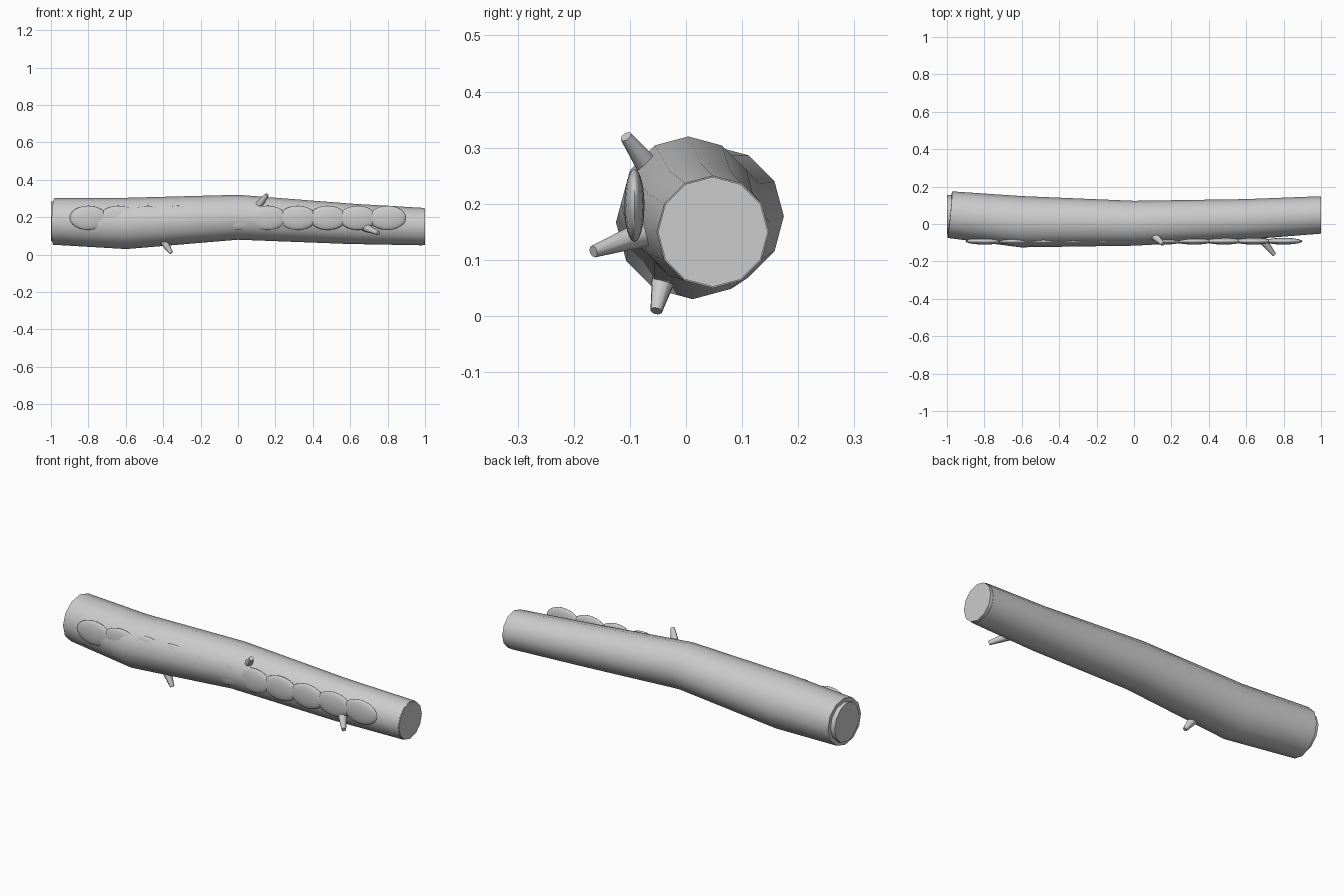
import bpy, bmesh, math
from mathutils import Vector, Matrix

if "Cube" in bpy.data.objects:
    bpy.data.objects.remove(bpy.data.objects["Cube"])

grey = bpy.data.materials.new("plain_grey")
grey.use_nodes = True
grey.diffuse_color = (0.6, 0.6, 0.6, 1)
grey.node_tree.nodes["Principled BSDF"].inputs["Base Color"].default_value = (0.6, 0.6, 0.6, 1)


def finish(name, bm, angle=40):
    bmesh.ops.recalc_face_normals(bm, faces=bm.faces)
    mesh = bpy.data.meshes.new(name)
    bm.to_mesh(mesh)
    bm.free()
    mesh.materials.append(grey)
    obj = bpy.data.objects.new(name, mesh)
    bpy.context.collection.objects.link(obj)
    bpy.ops.object.select_all(action='DESELECT')
    obj.select_set(True)
    bpy.context.view_layer.objects.active = obj
    bpy.ops.object.shade_smooth_by_angle(angle=math.radians(angle))
    return obj


def tapered(name, start, end, r1, r2, sides):
    """Tapered cylinder between two points."""
    start, end = Vector(start), Vector(end)
    axis = end - start
    turn = axis.to_track_quat('Z', 'Y').to_matrix().to_4x4()
    bm = bmesh.new()
    bmesh.ops.create_cone(bm, cap_ends=True, segments=sides, radius1=r1, radius2=r2,
                          depth=axis.length,
                          matrix=Matrix.Translation((start + end) / 2) @ turn)
    return finish(name, bm, 50)


# Bent log: rings square to the path, each with its own radius
SIDES = 12
path = [((-0.985, 0.05, 0.178), 0.125), ((-0.6, 0.012, 0.167), 0.137),
        ((0, 0.004, 0.2), 0.12), ((0.6, 0.025, 0.165), 0.108),
        ((0.99, 0.048, 0.15), 0.1)]
points = [Vector(p) for p, r in path]
bm = bmesh.new()
rings = []
for i, (p, r) in enumerate(path):
    along = (points[min(i + 1, len(points) - 1)] - points[max(i - 1, 0)]).normalized()
    side = Vector((0, 0, 1)).cross(along).normalized()
    up = along.cross(side)
    rings.append([bm.verts.new(points[i] + r * (side * math.cos(a) + up * math.sin(a)))
                  for a in (math.tau * k / SIDES for k in range(SIDES))])
for lower, upper in zip(rings, rings[1:]):
    for k in range(SIDES):
        n = (k + 1) % SIDES
        bm.faces.new((lower[k], lower[n], upper[n], upper[k]))
bm.faces.new(rings[0])
bm.faces.new(rings[-1])
finish("log", bm)

# Cut faces at both ends
tapered("right_cut_end", (-1, 0.05, 0.178), (-0.97, 0.05, 0.178), 0.105, 0.105, SIDES)
tapered("left_cut_end", (0.97, 0.048, 0.15), (1, 0.048, 0.15), 0.098, 0.098, SIDES)

# Broken twig stubs
twigs = {
    "upper_twig": ((0.1, -0.055, 0.25), (0.155, -0.107, 0.32)),
    "front_twig": ((0.68, -0.075, 0.147), (0.75, -0.165, 0.115)),
    "lower_twig": ((-0.4, -0.038, 0.075), (-0.357, -0.053, 0.009)),
}
for name, (start, end) in twigs.items():
    tapered(name, start, end, 0.024, 0.011, 8)

# Row of flattened moss patches along the front
for i in range(11):
    bm = bmesh.new()
    bmesh.ops.create_uvsphere(bm, u_segments=20, v_segments=12, radius=1,
                              matrix=Matrix.Translation((-0.8 + 0.16 * i, -0.092, 0.197))
                              @ Matrix.Diagonal((0.1, 0.018, 0.065, 1)))
    finish(f"moss_patch_{i + 1}", bm, 60)
